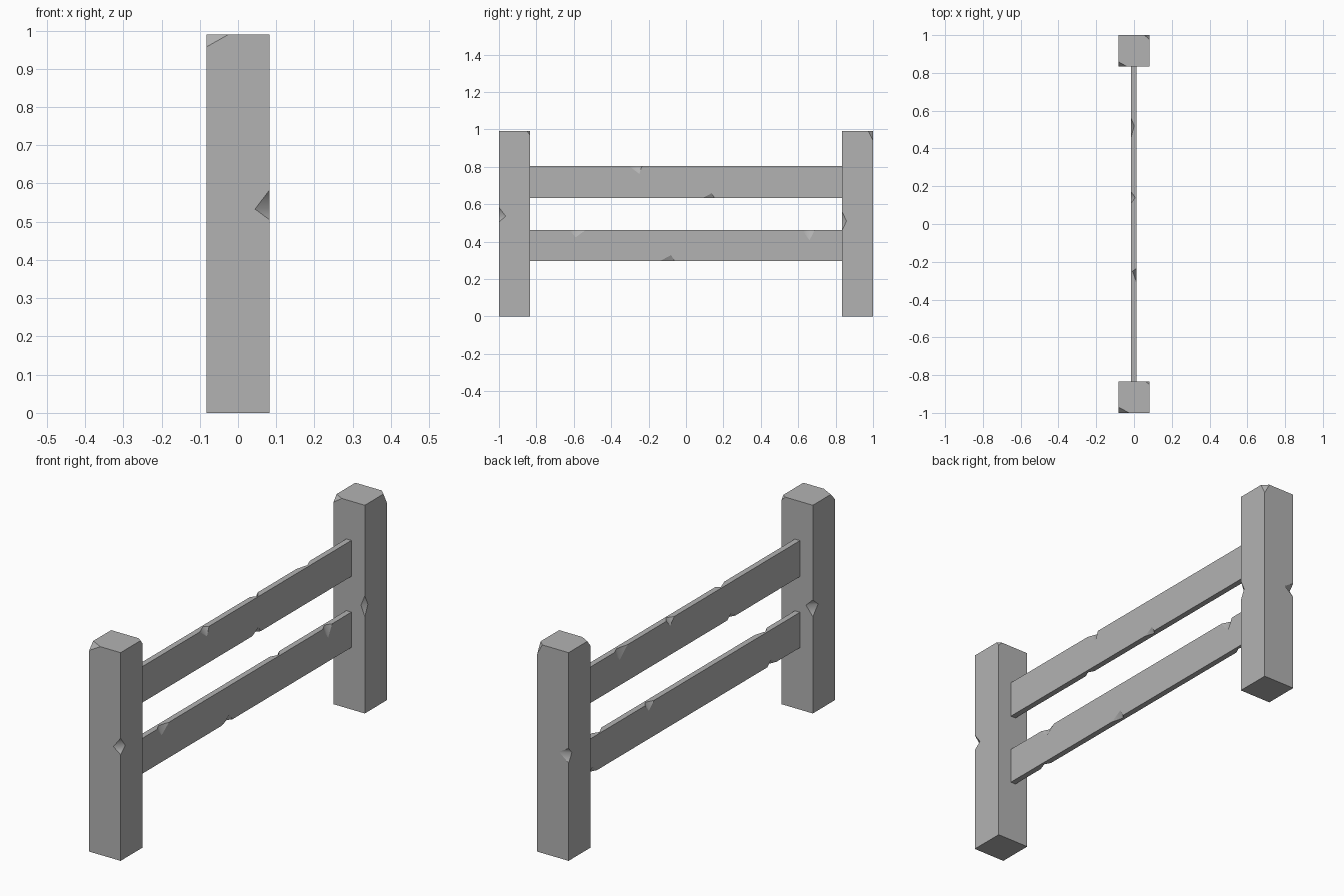
import bpy, bmesh
from mathutils import Vector

if "Cube" in bpy.data.objects:
    bpy.data.objects.remove(bpy.data.objects["Cube"])

grey = bpy.data.materials.new("weathered_grey")
grey.diffuse_color = (0.45, 0.45, 0.45, 1)
grey.use_nodes = True
grey.node_tree.nodes["Principled BSDF"].inputs["Base Color"].default_value = grey.diffuse_color


def tetra(bm, points, pivot):
    # chip cutter, enlarged about a point on the cut so it pokes outside the wood
    vs = [bm.verts.new(pivot + (p - pivot) * 1.6) for p in points]
    bmesh.ops.convex_hull(bm, input=vs)


def edge_nick(bm, corner, axis, lo, hi, apexes, depths):
    # V-shaped nick across an edge running along `axis`; depths reach along the other two axes
    others = [i for i in range(3) if i != axis]
    pts = []
    for t in (lo, hi):
        p = Vector(corner)
        p[axis] = t
        pts.append(p)
    for i, t, d in zip(others, apexes, depths):
        p = Vector(corner)
        p[axis] = t
        p[i] += d
        pts.append(p)
    tetra(bm, pts, (pts[2] + pts[3]) / 2)


def corner_chip(bm, corner, depths):
    c = Vector(corner)
    pts = [c.copy() for _ in range(3)]
    for i in range(3):
        pts[i][i] += depths[i]
    tetra(bm, [c] + pts, sum(pts, Vector()) / 3)


def timber(name, lo, hi, chips):
    # rectangular timber with all chips carved out
    lo, hi = Vector(lo), Vector(hi)
    bm = bmesh.new()
    bmesh.ops.create_cube(bm, size=1)
    for v in bm.verts:
        v.co = Vector(hi[i] if v.co[i] > 0 else lo[i] for i in range(3))
    objs = []
    cut = bmesh.new()
    for fn, args in chips:
        fn(cut, *args)
    bmesh.ops.recalc_face_normals(cut, faces=cut.faces)
    for n, b in ((name, bm), (name + "_cutter", cut)):
        me = bpy.data.meshes.new(n)
        b.to_mesh(me)
        b.free()
        me.materials.append(grey)
        ob = bpy.data.objects.new(n, me)
        bpy.context.collection.objects.link(ob)
        objs.append(ob)
    wood, cutter = objs
    cutter.hide_render = True
    mod = wood.modifiers.new("chips", 'BOOLEAN')
    mod.operation = 'DIFFERENCE'
    mod.solver = 'EXACT'
    mod.object = cutter
    bpy.context.view_layer.objects.active = wood
    bpy.ops.object.modifier_apply(modifier=mod.name)
    bpy.data.objects.remove(cutter)
    # worn nicks are softly shaded, the sawn faces stay flat
    for p in wood.data.polygons:
        p.use_smooth = max(abs(c) for c in p.normal) < 0.999


W, IN, H = 0.0825, 0.835, 0.99

# posts
timber("front_post", (-W, -1, 0), (W, -IN, H), [
    (edge_nick, ((W, -1, 0), 2, 0.505, 0.583, (0.533, 0.535), (-0.038, 0.036))),
    (edge_nick, ((-W, -IN, 0), 2, 0.46, 0.54, (0.505, 0.505), (0.036, -0.04))),
    (corner_chip, ((-W, -1, H), (0.058, 0.03, -0.033))),
    (corner_chip, ((W, -IN, H), (-0.02, -0.015, -0.02))),
])
timber("back_post", (-W, IN, 0), (W, 1, H), [
    (edge_nick, ((W, IN, 0), 2, 0.46, 0.56, (0.51, 0.51), (-0.02, 0.023))),
    (edge_nick, ((-W, 1, 0), 2, 0.465, 0.535, (0.505, 0.505), (0.05, -0.025))),
    (corner_chip, ((-W, IN, H), (0.043, 0.024, -0.03))),
    (corner_chip, ((W, 1, H), (-0.027, -0.025, -0.05))),
])

# rails: (side, top or bottom, start y, end y, apex y, depth x, depth z)
rails = {
    "upper_rail": (0.633, 0.804, [
        (1, 1, -0.305, -0.235, -0.25, 0.02, 0.042),
        (1, -1, 0.09, 0.152, 0.138, 0.016, 0.026),
        (-1, 1, 0.46, 0.56, 0.52, 0.016, 0.05),
        (-1, 1, 0.11, 0.17, 0.14, 0.022, 0.032),
        (-1, -1, -0.35, -0.29, -0.32, 0.016, 0.026)]),
    "lower_rail": (0.295, 0.463, [
        (1, 1, -0.625, -0.535, -0.59, 0.018, 0.04),
        (1, 1, 0.62, 0.69, 0.66, 0.02, 0.055),
        (1, -1, -0.14, -0.06, -0.08, 0.016, 0.033),
        (-1, 1, 0.26, 0.33, 0.3, 0.02, 0.035),
        (-1, -1, -0.66, -0.59, -0.62, 0.016, 0.026),
        (-1, -1, 0.69, 0.76, 0.72, 0.016, 0.03)]),
}
X0, X1 = -0.015, 0.012
for name, (z0, z1, nicks) in rails.items():
    chips = [(edge_nick, ((X1 if s > 0 else X0, 0, z1 if t > 0 else z0),
                          1, a, b, (m, m), (-s * dx, -t * dz)))
             for s, t, a, b, m, dx, dz in nicks]
    timber(name, (X0, -IN, z0), (X1, IN, z1), chips)
